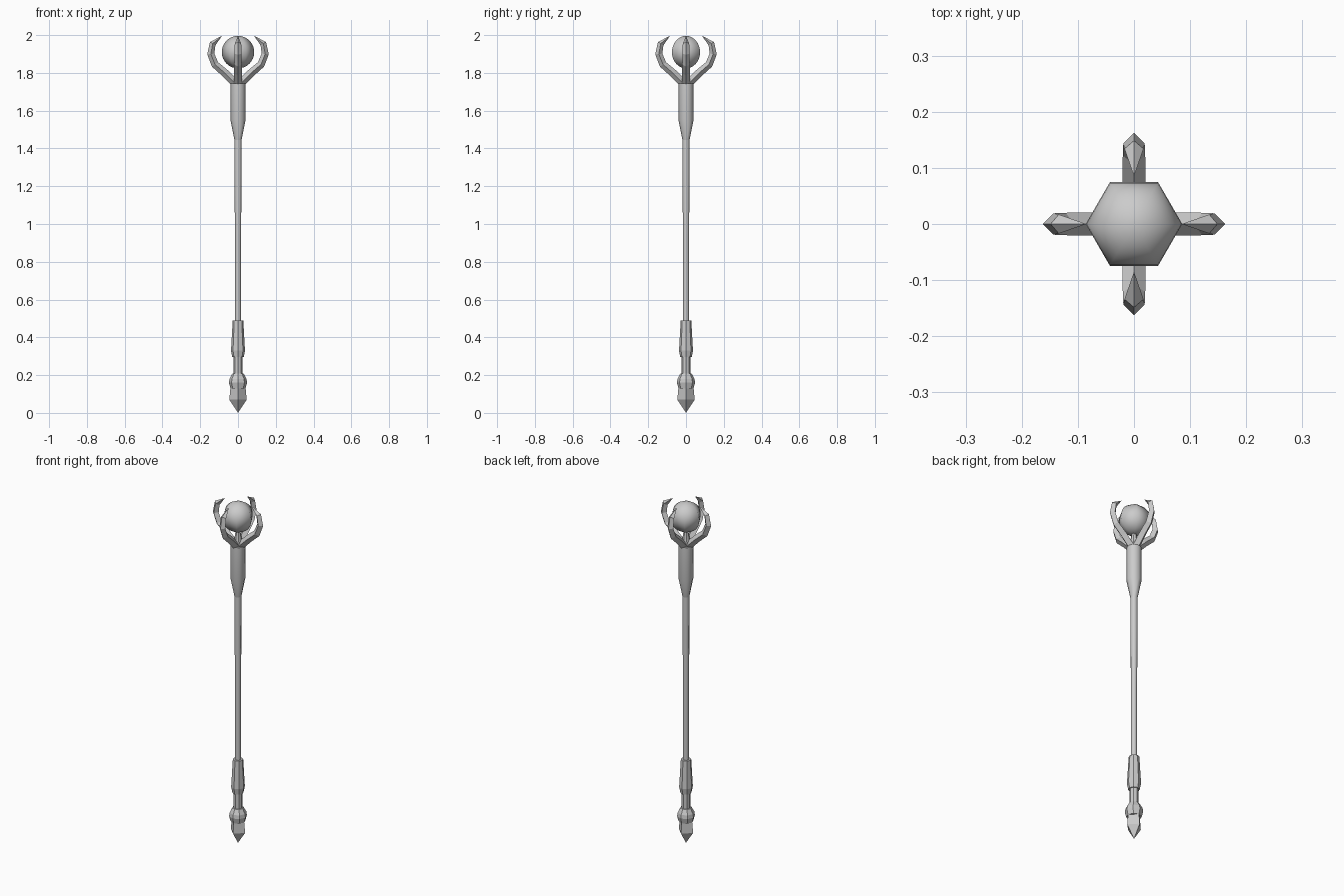
import bpy, bmesh, math
from mathutils import Vector

if "Cube" in bpy.data.objects:
    bpy.data.objects.remove(bpy.data.objects["Cube"])


def make_object(name, bm, smooth=None):
    bmesh.ops.recalc_face_normals(bm, faces=bm.faces)
    me = bpy.data.meshes.new(name)
    bm.to_mesh(me)
    bm.free()
    ob = bpy.data.objects.new(name, me)
    bpy.context.collection.objects.link(ob)
    if smooth:
        bpy.ops.object.select_all(action='DESELECT')
        ob.select_set(True)
        bpy.context.view_layer.objects.active = ob
        bpy.ops.object.shade_smooth_by_angle(angle=math.radians(smooth))
    return ob


def skin(bm, rings):
    """Bridge equal-sized vertex rings and cap both ends."""
    for a, b in zip(rings, rings[1:]):
        n = len(a)
        for i in range(n):
            bm.faces.new((a[i], a[(i + 1) % n], b[(i + 1) % n], b[i]))
    bm.faces.new(rings[0])
    bm.faces.new(rings[-1])


def turned(name, profile, sides, smooth=None):
    """Solid of revolution from (radius, z) points."""
    bm = bmesh.new()
    rings = []
    for r, z in profile:
        rings.append([bm.verts.new((r * math.cos(k * math.tau / sides),
                                    r * math.sin(k * math.tau / sides), z))
                      for k in range(sides)])
    skin(bm, rings)
    bmesh.ops.remove_doubles(bm, verts=bm.verts, dist=1e-5)
    return make_object(name, bm, smooth)


def claw(name, turn):
    """Diamond-section curved prong: (radius, z, half thickness)."""
    path = [(0.015, 1.745, 0.022), (0.07, 1.80, 0.021), (0.122, 1.845, 0.02),
            (0.144, 1.90, 0.019), (0.134, 1.955, 0.017), (0.085, 1.996, 0.0)]
    bm = bmesh.new()
    rings = []
    for i, (x, z, r) in enumerate(path):
        p, q = path[max(i - 1, 0)], path[min(i + 1, len(path) - 1)]
        t = Vector((q[0] - p[0], 0, q[1] - p[1])).normalized()
        n = Vector((t.z, 0, -t.x))
        side = Vector((0, 1, 0))
        c = Vector((x, 0, z))
        rings.append([bm.verts.new(c + v * r) for v in (n, side, -n, -side)])
    skin(bm, rings)
    bmesh.ops.remove_doubles(bm, verts=bm.verts, dist=1e-5)
    make_object(name, bm).rotation_euler.z = turn


# Pole, head socket and grip
turned("shaft", [(0.016, 0.45), (0.016, 0.9), (0.019, 1.3), (0.019, 1.47)], 8, 50)
turned("head_socket", [(0.018, 1.44), (0.04, 1.55), (0.04, 1.745)], 8, 50)
turned("grip", [(0.028, 0.49), (0.037, 0.33), (0.03, 0.295)], 8)
turned("lower_shaft", [(0.024, 0.18), (0.024, 0.31)], 8)

# Pommel
turned("pommel_collar", [(0.03, 0.208), (0.045, 0.18), (0.048, 0.16), (0.04, 0.13)], 8)
turned("pommel_spike", [(0.04, 0.135), (0.046, 0.07), (0.0, 0.0)], 4)

# Six-sided orb with many rings
turned("orb", [(0.086 * math.sin(k * math.pi / 16), 1.91 - 0.086 * math.cos(k * math.pi / 16))
               for k in range(17)], 6, 70)
# Orb seat
turned("orb_seat", [(0.03, 1.74), (0.02, 1.785), (0.012, 1.83)], 8)

# Four claws around the orb
for k, side in enumerate(("right", "back", "left", "front")):
    claw("claw_" + side, k * math.pi / 2)
